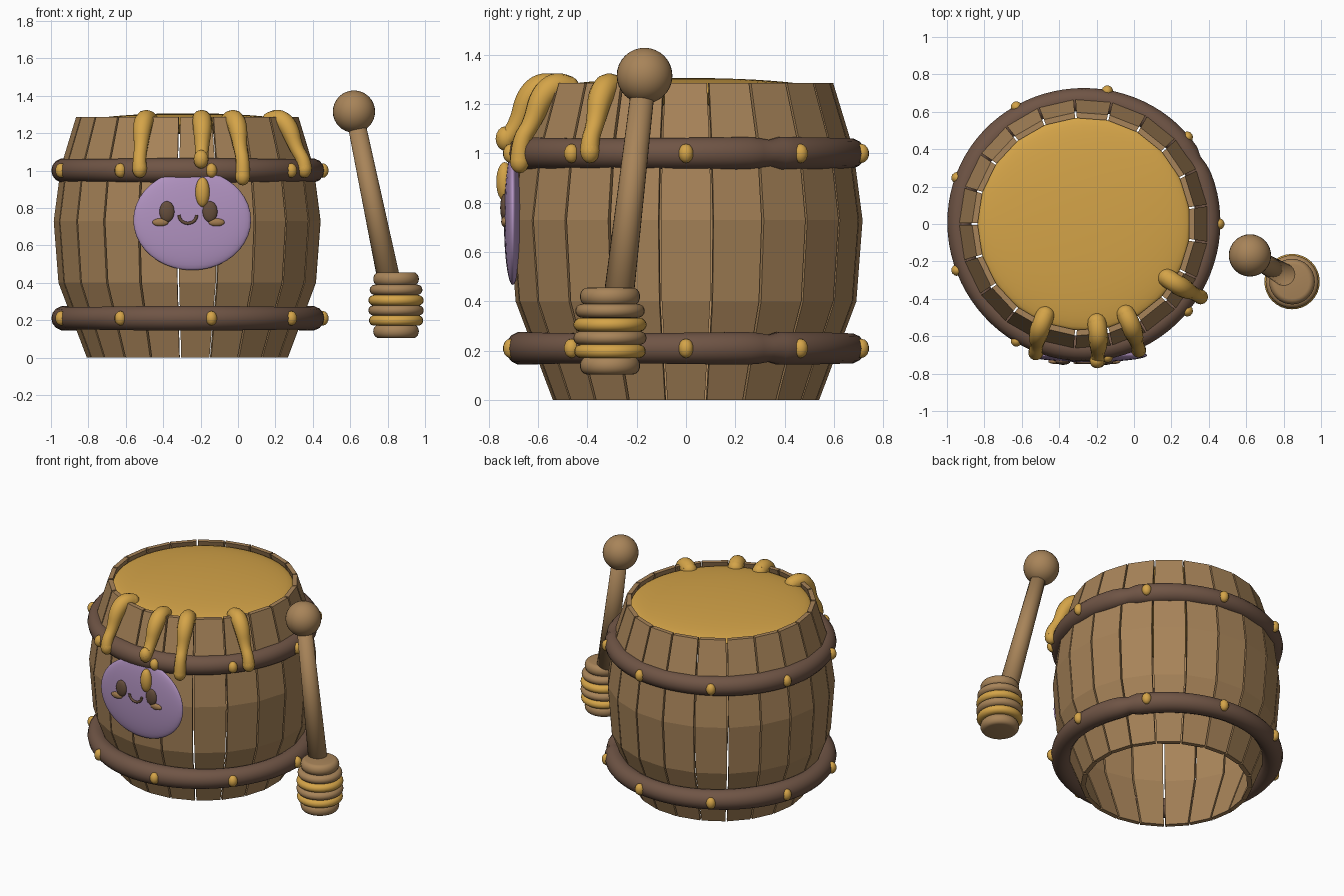
import bpy, bmesh, math
from mathutils import Vector, Matrix

cube = bpy.data.objects.get("Cube")
if cube:
    bpy.data.objects.remove(cube)

CX = -0.268          # barrel axis
STAVES, BOLTS = 21, 9


def material(name, rgb):
    m = bpy.data.materials.new(name)
    m.use_nodes = True
    m.diffuse_color = (*rgb, 1)
    m.node_tree.nodes["Principled BSDF"].inputs["Base Color"].default_value = (*rgb, 1)
    return m


WOOD = material("oak wood", (0.39, 0.23, 0.10))
HOOP = material("dark hoop brown", (0.16, 0.09, 0.06))
HONEY = material("honey gold", (0.66, 0.37, 0.065))
LILAC = material("lilac", (0.44, 0.29, 0.53))
EYE = material("eye brown", (0.13, 0.075, 0.045))
CHEEK = material("cheek tan", (0.36, 0.20, 0.08))


def finish(name, bm, mat, smooth=True):
    mesh = bpy.data.meshes.new(name)
    bmesh.ops.recalc_face_normals(bm, faces=bm.faces)
    for f in bm.faces:
        f.smooth = smooth
    bm.to_mesh(mesh)
    bm.free()
    mesh.materials.append(mat)
    ob = bpy.data.objects.new(name, mesh)
    bpy.context.collection.objects.link(ob)
    return ob


def ball(name, pos, size, mat, spin=0.0, seg=24):
    bm = bmesh.new()
    bmesh.ops.create_uvsphere(bm, u_segments=seg, v_segments=seg // 2, radius=1)
    turn = Matrix.Translation(pos) @ Matrix.Rotation(spin, 4, 'Z')
    bmesh.ops.transform(bm, matrix=turn @ Matrix.Diagonal((*size, 1)), verts=bm.verts)
    return finish(name, bm, mat)


def tube(name, points, mat):
    """Round tube through (x, y, z, radius) points."""
    curve = bpy.data.curves.new(name, 'CURVE')
    curve.dimensions = '3D'
    curve.bevel_depth = 1
    curve.bevel_resolution = 4
    curve.use_fill_caps = True
    s = curve.splines.new('NURBS')
    s.points.add(len(points) - 1)
    for p, (x, y, z, r) in zip(s.points, points):
        p.co = (x, y, z, 1)
        p.radius = r
    s.use_endpoint_u = True
    s.order_u = 3
    s.resolution_u = 6
    curve.materials.append(mat)
    ob = bpy.data.objects.new(name, curve)
    bpy.context.collection.objects.link(ob)
    return ob


def polar(angle, r, z):
    return Vector((CX + r * math.cos(angle), r * math.sin(angle), z))


# Barrel staves: bent planks with thin gaps between them
profile = [(0.535, 0), (0.685, 0.40), (0.71, 0.73), (0.672, 1.02), (0.592, 1.285)]
bm = bmesh.new()
for i in range(STAVES):
    a = 2 * math.pi * i / STAVES
    out = Vector((math.cos(a), math.sin(a), 0))
    side = Vector((-out.y, out.x, 0))
    rows = []
    for r, z in profile:
        ring = []
        for depth, sign in ((0, -1), (0, 1), (0.03, 1), (0.03, -1)):
            d = r - depth
            half = d * math.tan(math.pi / STAVES) - 0.005
            ring.append(bm.verts.new(Vector((CX, 0, z)) + out * d + side * half * sign))
        rows.append(ring)
    for lo, hi in zip(rows, rows[1:]):
        for k in range(4):
            n = (k + 1) % 4
            bm.faces.new((lo[k], lo[n], hi[n], hi[k]))
    bm.faces.new(rows[0])
    bm.faces.new(rows[-1])
finish("barrel_staves", bm, WOOD, smooth=False)

# Hoops: uneven rings with a seam, studded with bolts
for label, height in (("lower", 0.21), ("upper", 1.0)):
    bm = bmesh.new()
    n, m = 84, 14
    rings = []
    for i in range(n):
        a = 2 * math.pi * i / n
        gap = a - math.radians(29)
        thick = 0.065 + 0.003 * math.sin(3 * a) - 0.014 * math.exp(-(gap / 0.05) ** 2)
        rings.append([bm.verts.new(polar(a, 0.665 + thick * math.cos(t), height + thick * math.sin(t)))
                      for t in (2 * math.pi * j / m for j in range(m))])
    for i in range(n):
        p, q = rings[i], rings[(i + 1) % n]
        for j in range(m):
            k = (j + 1) % m
            bm.faces.new((p[j], q[j], q[k], p[k]))
    finish(label + "_hoop", bm, HOOP)
    for i in range(BOLTS):
        a = 2 * math.pi * i / BOLTS
        ball(label + "_hoop_bolt", polar(a, 0.722, height), (0.031, 0.031, 0.039), HONEY, a, 14)

# Honey surface and the drips running over the rim
ball("honey_surface", (CX, 0, 1.25), (0.57, 0.57, 0.056), HONEY, seg=48)


def drip(start, end, low):
    """Drip from a rim angle to a lower angle (degrees), ending at height low."""
    a, b = math.radians(start), math.radians(end)
    path = [(0.53, 1.265, 0.050, 0), (0.58, 1.285, 0.052, 0), (0.645, 1.23, 0.052, 0.25),
            (0.685, 1.12, 0.036, 0.6), (0.735, 1.05, 0.036, 0.9), (0.735, low, 0.040, 1)]
    pts = [(*polar(a + (b - a) * t, r, z), w) for r, z, w, t in path]
    tube("honey_drip", pts, HONEY)
    ball("honey_drip_tip", polar(b, 0.735, low), (0.04, 0.04, 0.05), HONEY, b, 16)
    ball("honey_drip_root", pts[0][:3], (0.05, 0.05, 0.05), HONEY, a, 16)


drip(-113, -110.5, 1.01)
drip(-82.5, -84.5, 1.06)
drip(-65, -66.5, 0.97)
drip(-33, -32, 1.01)
ball("honey_falling_drop", (-0.19, -0.735, 0.885), (0.038, 0.034, 0.08), HONEY)

# Face plaque with eyes, cheeks and smile
ball("face_plaque", (-0.245, -0.702, 0.735), (0.315, 0.036, 0.268), LILAC, seg=40)
for sign in (-1, 1):
    ball("eye", (CX + 0.003 + 0.115 * sign, -0.735, 0.78), (0.04, 0.018, 0.056), EYE)
    ball("cheek", (CX + 0.003 + 0.150 * sign, -0.735, 0.723), (0.043, 0.014, 0.021), CHEEK)
smile = [math.radians(180 + 22.5 * i) for i in range(9)]
tube("smile", [(CX + 0.048 * math.cos(t), -0.74, 0.762 + 0.045 * math.sin(t), 0.008)
               for t in smile], EYE)

# Honey dipper: knob, leaning handle and ringed head
KNOB, NECK = Vector((0.62, -0.168, 1.315)), Vector((0.81, -0.275, 0.40))
HEAD = Vector((0.845, -0.308, 0))
ball("dipper_knob", KNOB, (0.113, 0.113, 0.113), WOOD, seg=32)
bm = bmesh.new()
bmesh.ops.create_cone(bm, cap_ends=True, segments=24, radius1=0.061, radius2=0.047,
                      depth=(KNOB - NECK).length)
turn = (KNOB - NECK).to_track_quat('Z', 'Y').to_matrix().to_4x4()
bmesh.ops.transform(bm, matrix=Matrix.Translation((KNOB + NECK) / 2) @ turn, verts=bm.verts)
finish("dipper_handle", bm, WOOD)

bm = bmesh.new()
bmesh.ops.create_cone(bm, cap_ends=True, segments=24, radius1=0.10, radius2=0.10, depth=0.29)
bmesh.ops.translate(bm, vec=HEAD + Vector((0, 0, 0.28)), verts=bm.verts)
finish("dipper_core", bm, WOOD, smooth=False)

rings = [(0.42, 0.122, WOOD), (0.362, 0.141, WOOD), (0.306, 0.148, HONEY),
         (0.252, 0.148, WOOD), (0.198, 0.145, HONEY), (0.14, 0.122, WOOD)]
for z, r, mat in rings:
    bm = bmesh.new()
    thick = 0.036 if r < 0.13 else 0.028
    prof = [(r - 0.03 + 0.03 * math.cos(t), z + thick * math.sin(t))
            for t in (math.pi * (j / 10 - 0.5) for j in range(11))]
    loops = [[bm.verts.new(HEAD + Vector((pr * math.cos(a), pr * math.sin(a), pz)))
              for a in (2 * math.pi * i / 32 for i in range(32))] for pr, pz in prof]
    for lo, hi in zip(loops, loops[1:]):
        for i in range(32):
            k = (i + 1) % 32
            bm.faces.new((lo[i], lo[k], hi[k], hi[i]))
    bm.faces.new(loops[0])
    bm.faces.new(loops[-1])
    finish("dipper_ring", bm, mat)
